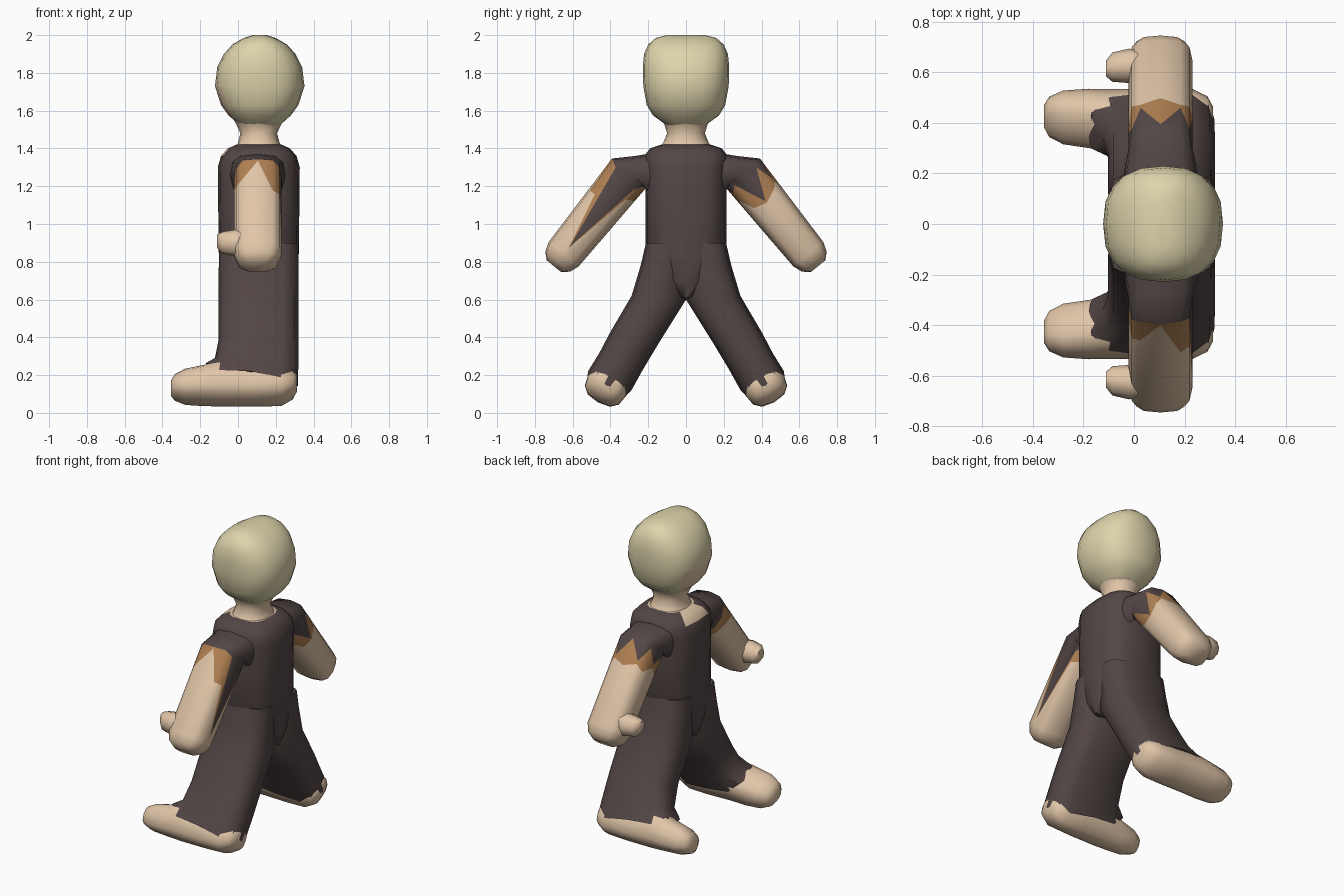
import bpy, bmesh, math
from mathutils import Vector

if "Cube" in bpy.data.objects:
    bpy.data.objects.remove(bpy.data.objects["Cube"])

N = 12
CX = 0.11  # centre line of the body in x


def material(name, rgb):
    m = bpy.data.materials.new(name)
    m.diffuse_color = (*rgb, 1)
    m.use_nodes = True
    m.node_tree.nodes["Principled BSDF"].inputs["Base Color"].default_value = m.diffuse_color
    return m


DARK = material("dark cloth", (0.085, 0.062, 0.060))
SKIN = material("skin", (0.75, 0.56, 0.39))
HAIR = material("pale hair", (0.73, 0.66, 0.41))
BROWN = material("brown sleeve", (0.43, 0.215, 0.085))


def ring(c, u, v, e=2.6, n=N):
    """Rounded-square ring around c with half axes u and v."""
    c, u, v = Vector(c), Vector(u), Vector(v)
    pts = []
    for i in range(n):
        t = 2 * math.pi * i / n
        a, b = math.cos(t), math.sin(t)
        a = math.copysign(abs(a) ** (2 / e), a)
        b = math.copysign(abs(b) ** (2 / e), b)
        pts.append(c + u * a + v * b)
    return pts


def loft(name, rings, mats, rule=None, bands=None, angle=55):
    """Skin the rings; bands gives a material per band, rule one per face."""
    bm = bmesh.new()
    loops = [[bm.verts.new(p) for p in r] for r in rings]
    n = len(rings[0])
    for k in range(len(loops) - 1):
        for i in range(n):
            j = (i + 1) % n
            f = bm.faces.new((loops[k][i], loops[k][j], loops[k + 1][j], loops[k + 1][i]))
            f.material_index = bands[k] if bands else 0
    bm.faces.new(loops[0][::-1]).material_index = bands[0] if bands else 0
    bm.faces.new(loops[-1]).material_index = bands[-1] if bands else 0
    bmesh.ops.recalc_face_normals(bm, faces=bm.faces)
    if rule:
        for f in bm.faces:
            f.material_index = rule(f.calc_center_median(), f.normal)
    me = bpy.data.meshes.new(name)
    bm.to_mesh(me)
    bm.free()
    for m in mats:
        me.materials.append(m)
    me.shade_smooth()
    me.set_sharp_from_angle(angle=math.radians(angle))
    ob = bpy.data.objects.new(name, me)
    bpy.context.collection.objects.link(ob)
    return ob


def stack(sections, e, n, cx=CX):
    return [ring((cx, 0, z), (hx, 0, 0), (0, hy, 0), e, n) for z, hx, hy in sections]


# Torso, with a skin neckline at the chest
loft("torso", stack([(0.61, .19, .03), (0.7, .205, .14), (0.85, .212, .215), (1.1, .215, .215),
                     (1.3, .217, .216), (1.36, .2, .222), (1.40, .165, .19), (1.42, .12, .13)], 3, 16),
     [DARK, SKIN],
     lambda c, nn: 1 if c.z > 1.415 or (c.z > 1.37 and c.x < 0.03 and abs(c.y) < 0.09) else 0)

# Neck
loft("neck", stack([(1.40, .125, .14), (1.43, .11, .12), (1.48, .097, .1), (1.53, .12, .115),
                    (1.58, .15, .15)], 2.2, 16), [SKIN])

# Head: round from the front, flatter on top from the side
loft("head", stack([(1.50, .08, .08), (1.535, .12, .12), (1.575, .165, .175), (1.63, .205, .208),
                    (1.73, .237, .226), (1.83, .225, .229), (1.90, .19, .222), (1.95, .145, .2),
                    (1.985, .085, .16), (2.0, .035, .1)], 2.5, 20, 0.115),
     [HAIR, SKIN],
     lambda c, nn: 1 if c.z < 1.55 or (c.x < -0.04 and abs(c.y) < 0.14 and c.z < 1.7) else 0)

# Sleeve edges per column: end of dark cloth, end of brown cloth
SLEEVES = {
    -1: ([.5, .02, 0, 0, 0, .03, .05, .05, .03, 0, 0, .05],
         [.51, .2, .2, .01, .12, .15, .12, .1, .1, .1, .1, .12]),
    1: ([.19, .02, .12, 0, .12, .02, .1, .02, .05, 0, .05, .02],
        [.2, .17, .14, .17, .14, .17, .12, .15, .1, .12, .1, .18]),
}


def span(s, inner, outer, x0, x1, e=3):
    """Ring between an inner and an outer (y, z) point and two x limits."""
    a, b = Vector((0, s * inner[0], inner[1])), Vector((0, s * outer[0], outer[1]))
    return ring((a + b) / 2 + Vector(((x0 + x1) / 2, 0, 0)), ((x1 - x0) / 2, 0, 0), (b - a) / 2, e)


for s in (-1, 1):
    side = "right" if s < 0 else "left"

    # Arm with ragged sleeve
    d = Vector((0, s * .628, -.778))
    p = Vector((0, s * .778, .628))
    start = Vector((.105, s * .302, 1.268))

    def arm_ring(t, k=1.0):
        return ring(start + d * t, (.126 * k, 0, 0), p * (.119 - .03 * t) * k, 3)

    dark, brown = SLEEVES[s]
    edge1 = [arm_ring(t)[i] for i, t in enumerate(dark)]
    edge2 = [arm_ring(max(t, dark[i] + .003))[i] for i, t in enumerate(brown)]
    shoulder = [span(s, (.10, 1.12), (.12, 1.385), -.05, .26),
                span(s, (.195, 1.15), (.27, 1.36), -.035, .245),
                arm_ring(-.005)]
    loft(side + "_arm", shoulder + [edge1, edge2, arm_ring(.55), arm_ring(.6, .84), arm_ring(.632, .5)],
         [DARK, BROWN, SKIN], bands=[0, 0, 0, 1, 2, 2, 2])

    # Thumb
    loft(side + "_thumb", [ring((x, s * y, z), (0, hy, 0), (0, 0, hz), 2.3, 8) for x, y, z, hy, hz in
                           [(.08, .62, .89, .06, .08), (-.02, .625, .9, .068, .07),
                            (-.085, .62, .9, .058, .058), (-.11, .615, .91, .032, .035)]], [SKIN])

    # Trouser leg with a zigzag hem, raised over the instep
    up = Vector((0, -s * .488, .873))
    hem = span(s, (.3, .1), (.527, .205), -.19, .317)
    for i, v in enumerate(hem):
        front = max(0, -math.cos(2 * math.pi * i / N))
        v += up * (.085 * front + (.018 if i % 2 else -.012))
    loft(side + "_leg", [span(s, (0, .9), (.212, .9), -.1, .32),
                         span(s, (0, .75), (.24, .78), -.102, .321),
                         span(s, (0, .6), (.288, .62), -.102, .32),
                         span(s, (.15, .36), (.405, .42), -.102, .32),
                         span(s, (.225, .235), (.46, .315), -.125, .32), hem], [DARK])

    # Foot, tilted with the leg
    base = Vector((0, s * .4135, .152))
    across = Vector((0, s * .873, .488))
    loft(side + "_foot", [ring(base + Vector((x, 0, 0)) + up * (lo + hi) / 2, across * w, up * (hi - lo) / 2, 2.6)
                          for x, lo, hi, w in
                          [(-.355, -.06, .01, .045), (-.335, -.08, .04, .08), (-.28, -.1, .068, .105),
                           (-.18, -.106, .09, .114), (-.08, -.11, .13, .115), (.1, -.11, .1, .115),
                           (.23, -.105, .08, .112), (.29, -.07, .06, .09), (.312, -.03, .04, .055)]], [SKIN])
